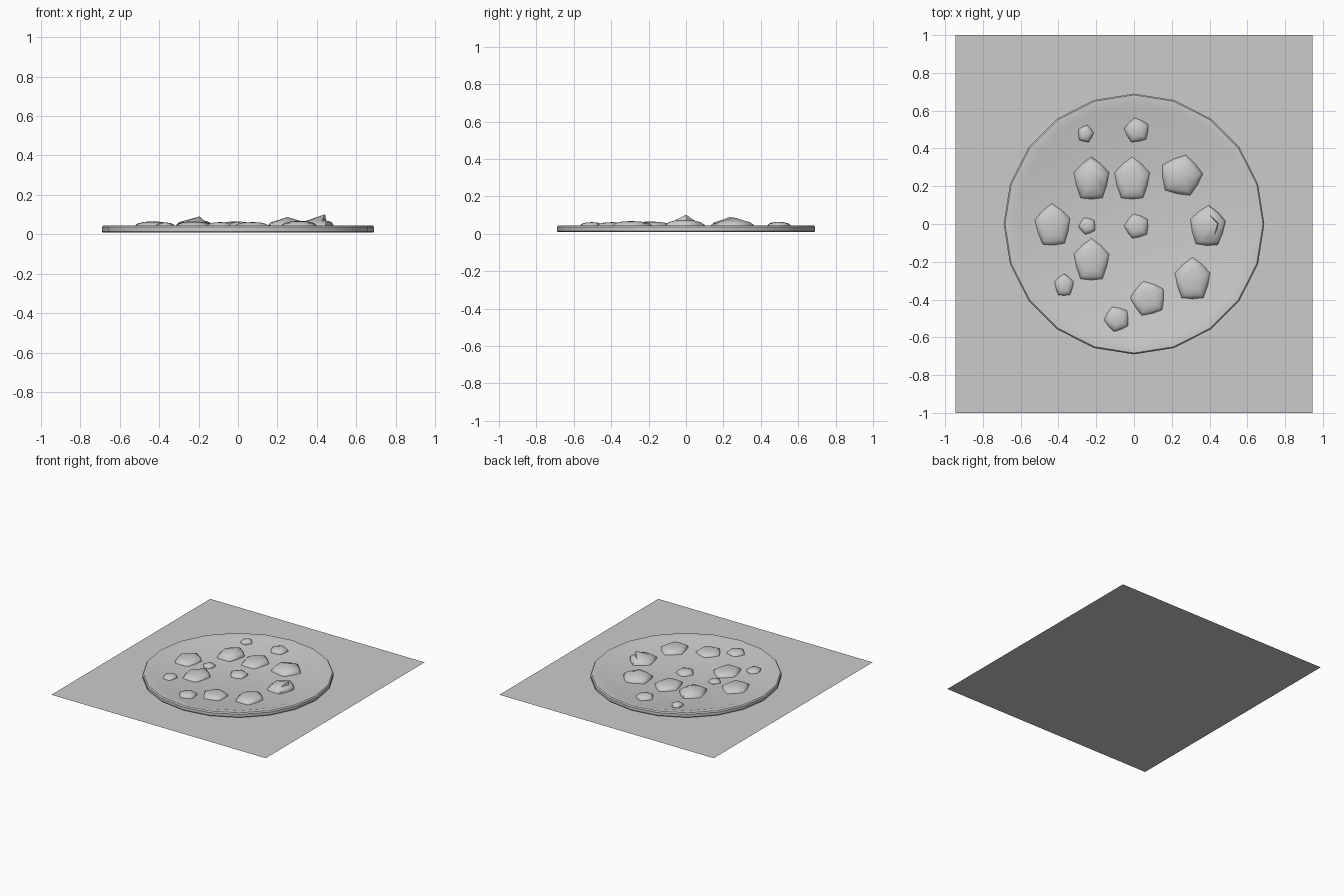
import bpy, bmesh
from math import sin, cos, pi, radians

if "Cube" in bpy.data.objects:
    bpy.data.objects.remove(bpy.data.objects["Cube"])


def make_object(name, bm, angle=None):
    bmesh.ops.recalc_face_normals(bm, faces=bm.faces)
    mesh = bpy.data.meshes.new(name)
    bm.to_mesh(mesh)
    bm.free()
    obj = bpy.data.objects.new(name, mesh)
    bpy.context.collection.objects.link(obj)
    if angle:
        bpy.ops.object.select_all(action='DESELECT')
        bpy.context.view_layer.objects.active = obj
        obj.select_set(True)
        bpy.ops.object.shade_smooth_by_angle(angle=radians(angle))
    return obj


def loft(bm, rings, cap_bottom=True):
    """Skin a stack of equal-length rings and close the ends."""
    loops = [[bm.verts.new(p) for p in ring] for ring in rings]
    n = len(loops[0])
    for a, b in zip(loops, loops[1:]):
        for i in range(n):
            j = (i + 1) % n
            bm.faces.new((a[i], a[j], b[j], b[i]))
    if cap_bottom:
        bm.faces.new(loops[0][::-1])
    return loops[-1]


# Flat base sheet
bm = bmesh.new()
bm.faces.new([bm.verts.new(p) for p in
              [(-0.945, -1, 0), (0.945, -1, 0), (0.945, 1, 0), (-0.945, 1, 0)]])
make_object("base_sheet", bm)

# Twenty-sided crust with a raised rim and a sunken floor
FLOOR = 0.036
profile = [(0.685, 0.008), (0.69, 0.014), (0.69, 0.036), (0.683, 0.045),
           (0.642, 0.045), (0.612, FLOOR)]
bm = bmesh.new()
top = loft(bm, [[(r * cos(i * pi / 10), r * sin(i * pi / 10), z) for i in range(20)]
                for r, z in profile])
bm.faces.new(top)
make_object("crust", bm, 35)


# Five-cornered topping lumps, domed, optionally with an off-centre peak
def topping(name, x, y, rx, ry, turn, height, peak=(0, 0)):
    bm = bmesh.new()
    rings = []
    for scale, rise in [(1, 0), (0.97, 0.25), (0.82, 0.65), (0.5, 0.88)]:
        ring = []
        for i in range(10):
            a = pi / 2 + i * pi / 5
            r = scale * (1 if i % 2 == 0 else 0.86)
            u, v = r * rx * cos(a), r * ry * sin(a)
            t = radians(turn)
            ring.append((x + u * cos(t) - v * sin(t) + peak[0] * rise * 0.2,
                         y + u * sin(t) + v * cos(t) + peak[1] * rise * 0.2,
                         FLOOR + (min(height, 0.075) - FLOOR) * rise))
        rings.append(ring)
    last = loft(bm, rings)
    tip = bm.verts.new((x + peak[0], y + peak[1], height))
    for i in range(10):
        bm.faces.new((last[i], last[(i + 1) % 10], tip))
    make_object(name, bm, 50)


# x, y, half width, half depth, turn, top height, peak offset
lumps = [
    (-0.225, 0.235, 0.098, 0.12, 0, 0.09, (0.03, 0)),
    (-0.01, 0.235, 0.098, 0.12, 0, 0.066, (0, 0)),
    (0.25, 0.255, 0.115, 0.113, -12, 0.088, (0, 0)),
    (-0.43, -0.01, 0.098, 0.118, 3, 0.066, (0, 0)),
    (0.39, -0.015, 0.098, 0.115, -3, 0.102, (0.052, 0.015)),
    (-0.225, -0.195, 0.098, 0.118, 0, 0.066, (0, 0)),
    (0.31, -0.295, 0.098, 0.118, 0, 0.068, (0, 0)),
    (0.075, -0.395, 0.095, 0.095, 15, 0.062, (0, 0)),
    (0.015, 0.495, 0.068, 0.068, 10, 0.064, (0, 0)),
    (-0.257, 0.477, 0.044, 0.048, -12, 0.062, (0, 0)),
    (0.015, -0.012, 0.068, 0.068, 15, 0.064, (0, 0)),
    (-0.247, -0.01, 0.047, 0.047, 22, 0.058, (0, 0)),
    (-0.37, -0.325, 0.053, 0.062, 0, 0.06, (0, 0)),
    (-0.09, -0.503, 0.069, 0.069, 22, 0.062, (0, 0)),
]
for k, spec in enumerate(lumps, 1):
    topping(f"topping_{k}", *spec)
